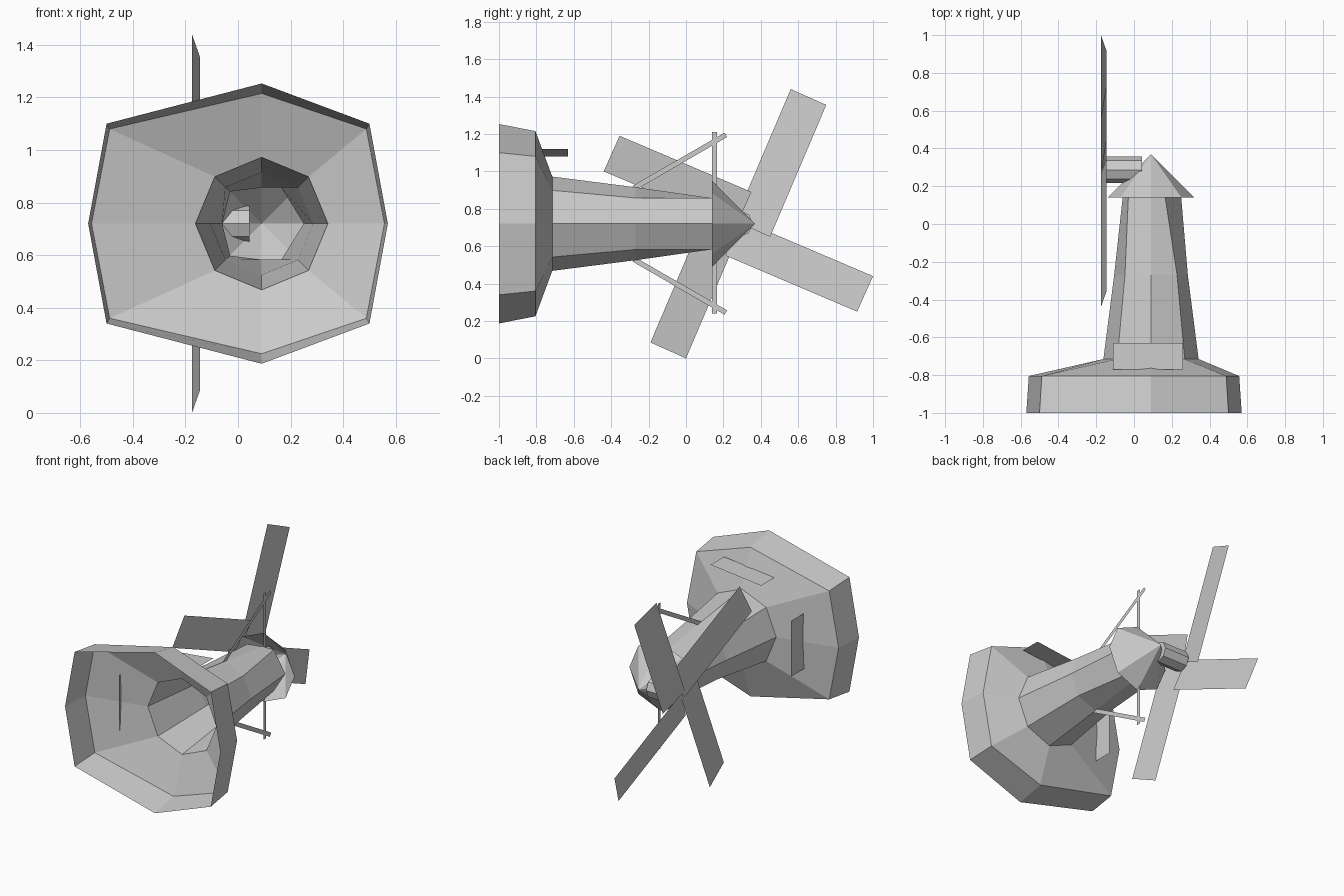
import bpy, math
from mathutils import Vector

if "Cube" in bpy.data.objects:
    bpy.data.objects.remove(bpy.data.objects["Cube"])

CX, CZ = 0.09, 0.72      # tower axis, which runs along y
HUB_Y = 0.28             # sail centre


def make(name, verts, faces):
    mesh = bpy.data.meshes.new(name)
    mesh.from_pydata([tuple(v) for v in verts], [], faces)
    mesh.update()
    obj = bpy.data.objects.new(name, mesh)
    bpy.context.collection.objects.link(obj)
    return obj


def loft(name, rings):
    """Open shell through rings of equal length."""
    n = len(rings[0])
    faces = [(r * n + i, r * n + (i + 1) % n, (r + 1) * n + (i + 1) % n, (r + 1) * n + i)
             for r in range(len(rings) - 1) for i in range(n)]
    return make(name, [v for ring in rings for v in ring], faces)


def octagon(y, r):
    return [(CX + r * math.cos(i * math.pi / 4), y, CZ + r * math.sin(i * math.pi / 4))
            for i in range(8)]


def base_ring(y, w, cw, ch, h):
    """Stretched octagon: side point, corner and top point sizes."""
    pts = [(w, 0), (cw, ch), (CX, h), (-cw, ch), (-w, 0), (-cw, -ch), (CX, -h), (cw, -ch)]
    return [(x, y, CZ + z) for x, z in pts]


# Base walls and sloping roof, open underneath
loft("base", [base_ring(-1, 0.57, 0.50, 0.38, 0.533),
              base_ring(-0.805, 0.557, 0.488, 0.36, 0.495),
              octagon(-0.715, 0.252)])

# Tapering tower
top = [(0.25, 0), (0.165, 0.137), (CX, 0.137), (-0.03, 0.122),
       (-0.06, 0), (-0.03, -0.122), (CX, -0.137), (0.165, -0.137)]
loft("tower", [octagon(-0.715, 0.252), octagon(-0.27, 0.195),
               [(x, 0.14, CZ + z) for x, z in top]])

# Pointed cap
make("cap", octagon(0.14, 0.228) + [(CX, 0.37, CZ)],
     [(i, (i + 1) % 8, 8) for i in range(8)])

# Sail shaft
bpy.ops.mesh.primitive_cylinder_add(vertices=8, radius=0.07, depth=0.19,
                                    location=(-0.052, 0.287, CZ),
                                    rotation=(0, math.pi / 2, 0))
bpy.context.object.name = "sail_shaft"

# Four pitched sails turned about the shaft
blade = [(-0.145, 0.17, -0.07), (-0.145, 0.47, 0.635),
         (-0.175, 0.28, 0.72), (-0.175, -0.02, 0.015)]
for k in range(4):
    c, s = round(math.cos(k * math.pi / 2)), round(math.sin(k * math.pi / 2))
    make(f"sail_{k + 1}", [(x, HUB_Y + c * y - s * z, CZ + s * y + c * z) for x, y, z in blade],
         [(0, 1, 2, 3)])


def flat_bar(name, a, b, width):
    """Thin strip in the tower's middle plane, from a to b in (y, z)."""
    a, b = Vector(a), Vector(b)
    d = (b - a).normalized() * width / 2
    side = Vector((-d.y, d.x))
    make(name, [(CX, p.x, p.y) for p in (a - side, b - side, b + side, a + side)],
         [(0, 1, 2, 3)])


# Steering poles behind the tower
flat_bar("cross_pole", (0.152, 0.24), (0.152, 1.21), 0.027)
for sign, label in ((1, "upper"), (-1, "lower")):
    flat_bar(f"{label}_brace", (-0.28, CZ + sign * 0.19), (0.213, CZ + sign * 0.475), 0.027)

# Thin panels standing on the base roof
make("top_panel", [(-0.11, -0.77, 1.08), (0.26, -0.77, 1.12),
                   (0.26, -0.63, 1.12), (-0.11, -0.63, 1.08)], [(0, 1, 2, 3)])
make("side_panel", [(-0.33, -0.77, 0.535), (-0.33, -0.63, 0.535),
                    (-0.33, -0.63, 0.905), (-0.33, -0.77, 0.905)], [(0, 1, 2, 3)])
